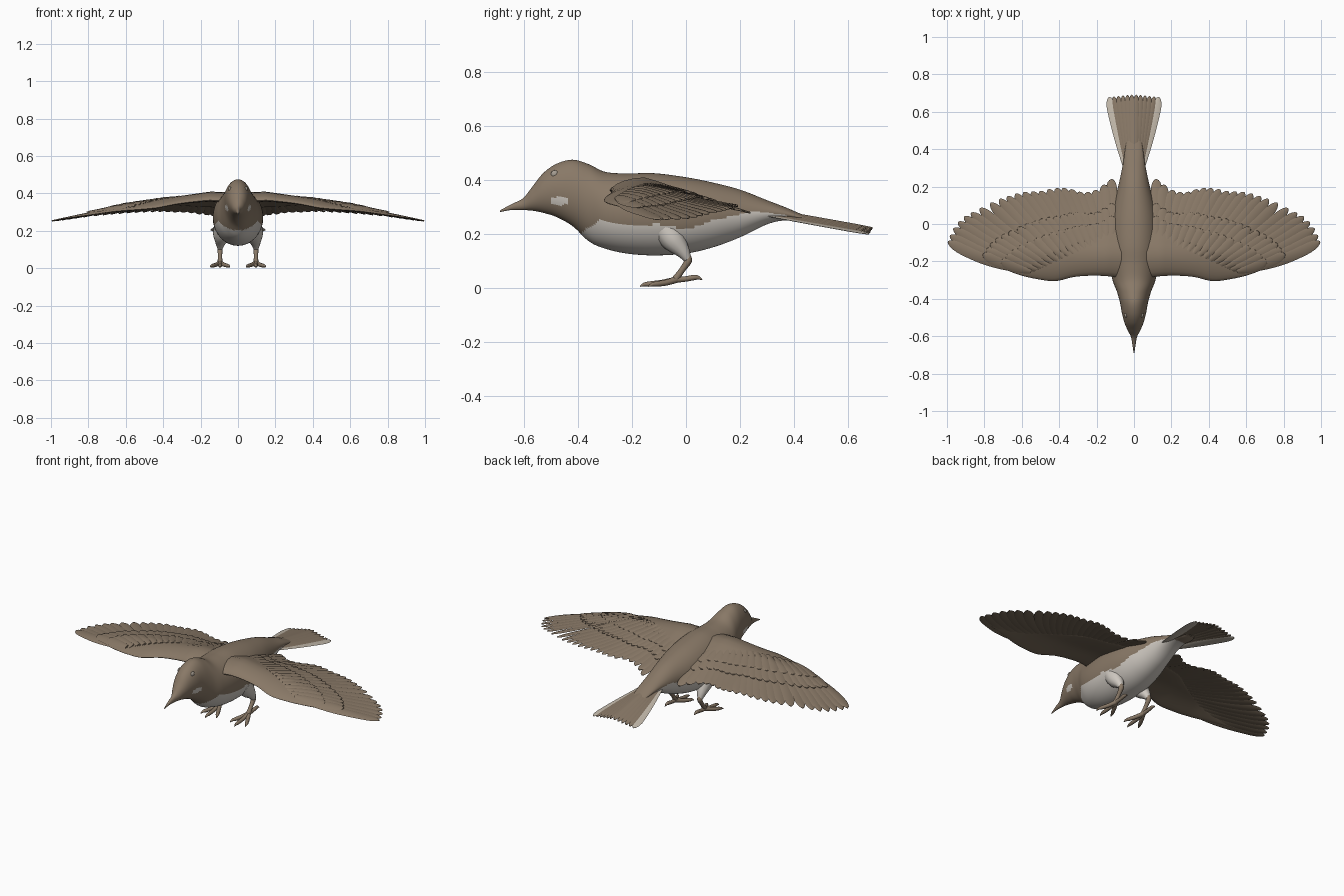
import bpy, bmesh, math
from mathutils import Vector

if "Cube" in bpy.data.objects:
    bpy.data.objects.remove(bpy.data.objects["Cube"], do_unlink=True)


def material(name, rgb):
    m = bpy.data.materials.new(name)
    m.use_nodes = True
    m.diffuse_color = (*rgb, 1)
    bsdf = m.node_tree.nodes["Principled BSDF"]
    bsdf.inputs["Base Color"].default_value = (*rgb, 1)
    bsdf.inputs["Roughness"].default_value = 0.8
    return m


BROWN = material("brown plumage", (0.25, 0.19, 0.135))
UNDER = material("dark under feathers", (0.17, 0.13, 0.09))
CREAM = material("pale belly", (0.62, 0.58, 0.53))
PALE = material("pale tail edge", (0.55, 0.49, 0.41))
EYE = material("pale eye", (0.38, 0.34, 0.29))


# ---- helpers ----
def lin(keys, v):
    """Piecewise linear lookup in (position, value) pairs."""
    for (a, p), (b, q) in zip(keys, keys[1:]):
        if v <= b:
            return p + (q - p) * max(0, (v - a) / (b - a))
    return keys[-1][1]


def spline(keys, u):
    """Catmull-Rom through tuples, u from 0 to 1."""
    n = len(keys) - 1
    i = min(int(u * n), n - 1)
    t = u * n - i
    pts = [keys[max(0, min(n, i + k))] for k in (-1, 0, 1, 2)]
    return [0.5 * (2 * b + (c - a) * t + (2 * a - 5 * b + 4 * c - d) * t * t
                   + (3 * b - a - 3 * c + d) * t ** 3) for a, b, c, d in zip(*pts)]


def loft(bm, rings):
    """Closed skin through rings of points; returns its faces."""
    vs = [[bm.verts.new(p) for p in r] for r in rings]
    faces = [bm.faces.new(vs[0]), bm.faces.new(vs[-1])]
    n = len(vs[0])
    for a, b in zip(vs, vs[1:]):
        faces += [bm.faces.new((a[i], a[(i + 1) % n], b[(i + 1) % n], b[i])) for i in range(n)]
    return faces


def finish(bm, name, mats, rule=None, mirror=False):
    bmesh.ops.recalc_face_normals(bm, faces=bm.faces)
    if rule:
        for f in bm.faces:
            f.material_index = rule(f)
    me = bpy.data.meshes.new(name)
    bm.to_mesh(me)
    bm.free()
    for m in mats:
        me.materials.append(m)
    ob = bpy.data.objects.new(name, me)
    bpy.context.scene.collection.objects.link(ob)
    bpy.ops.object.select_all(action='DESELECT')
    ob.select_set(True)
    bpy.context.view_layer.objects.active = ob
    bpy.ops.object.shade_smooth_by_angle(angle=math.radians(50))
    if mirror:
        ob.modifiers.new("mirror", 'MIRROR').use_mirror_merge = False
    return ob


def circle(n):
    return [(math.cos(2 * math.pi * i / n), math.sin(2 * math.pi * i / n)) for i in range(n)]


def feather(bm, a, b, width, height, lift=0.0, tilt=0.12, bend=0.0):
    """Flat rounded blade from a to b lying on the height function."""
    a, b = Vector(a), Vector(b)
    d = (b - a).normalized()
    side = Vector((d.y, -d.x))
    rings = []
    for i in range(15):
        t = 1 - (1 - i / 14) ** 1.6
        w = width * (0.45 + 0.55 * math.sin(min(t / 0.7, 1) * math.pi / 2))
        w *= math.sqrt(max(0.01, 1 - max(0, (t - 0.82) / 0.18) ** 2))
        c = a.lerp(b, t) + side * bend * math.sin(math.pi * t)
        ring = []
        for cx, cz in circle(8):
            p = c + side * cx * w
            ring.append((p.x, p.y, height(p.x, p.y) + lift + 0.0035 * cz - tilt * cx * w))
        rings.append(ring)
    return loft(bm, rings)


def tube(bm, pts):
    """Round limb through (x, y, z, radius) points."""
    rings = []
    n = 4 * (len(pts) - 1)
    samples = [spline(pts, i / n) for i in range(n + 1)]
    for i, s in enumerate(samples):
        p = Vector(s[:3])
        d = Vector(samples[min(i + 1, n)][:3]) - Vector(samples[max(i - 1, 0)][:3])
        u = Vector((1, 0, 0))
        u = (u - d * u.dot(d) / d.length_squared).normalized()
        v = d.normalized().cross(u)
        rings.append([p + (u * c + v * k) * s[3] for c, k in circle(12)])
    return loft(bm, rings)


# ---- body, head and beak: (y, bottom, top, half width) ----
BODY = [(-.69, .281, .287, .002), (-.65, .288, .309, .008), (-.605, .288, .332, .016),
        (-.57, .286, .375, .033), (-.53, .278, .425, .050), (-.48, .262, .460, .064),
        (-.42, .228, .475, .075), (-.36, .172, .458, .092), (-.30, .145, .430, .115),
        (-.22, .127, .424, .130), (-.12, .120, .425, .135), (0, .127, .410, .130),
        (.10, .150, .390, .112), (.20, .187, .364, .085), (.30, .235, .325, .063),
        (.37, .250, .298, .052), (.44, .245, .268, .040), (.48, .246, .252, .020)]
EDGE = [(-.42, .18), (-.36, .225), (-.31, .255), (-.25, .235), (-.1, .235), (0, .215),
        (.1, .25), (.25, .285), (.37, .27), (.44, .2)]


def body_colour(f):
    c = f.calc_center_median()
    cheek = ((c.y + .47) / .034) ** 2 + ((c.z - .322) / .016) ** 2 < 1
    return int(cheek or (c.y > -.42 and c.z < lin(EDGE, c.y)))


bm = bmesh.new()
rings = []
for i in range(141):
    y, lo, hi, w = spline(BODY, i / 140)
    rings.append([(w * c, y, (lo + hi) / 2 + (hi - lo) / 2 * s) for c, s in circle(88)])
loft(bm, rings)
finish(bm, "body", [BROWN, CREAM], body_colour)

# ---- eyes ----
bm = bmesh.new()
bmesh.ops.create_uvsphere(bm, u_segments=16, v_segments=10, radius=0.014)
bmesh.ops.scale(bm, vec=(.6, 1, 1), verts=bm.verts)
bmesh.ops.translate(bm, vec=(.043, -.487, .422), verts=bm.verts)
finish(bm, "eyes", [EYE], mirror=True)

# ---- wings ----
SPAN_Z = [(0, .385), (.15, .39), (.4, .365), (.6, .335), (.8, .295), (1.05, .247)]
DROOP = [(0, .28), (.2, .28), (.4, .17), (.8, .06), (1, .04)]


def wing_z(x, y):
    z = lin(SPAN_Z, x) - lin(DROOP, x) * max(0, y + .15)
    return z - .03 * (max(0, -.15 - y) / .15) ** 2


def under_rule(f):
    return int(f.normal.z < 0)


# arm: (x, leading y, rear y, half thickness)
ARM = [(.04, -.29, .08, .026), (.13, -.280, .06, .028), (.22, -.276, .03, .024), (.32, -.283, .0, .020),
       (.42, -.305, -.07, .016), (.52, -.294, -.13, .012), (.62, -.270, -.17, .009),
       (.74, -.222, -.18, .006), (.85, -.175, -.163, .003)]
bm = bmesh.new()
rings = []
for i in range(41):
    x, front, rear, thick = spline(ARM, i / 40)
    ring = []
    for c, s in circle(24):
        y = (front + rear) / 2 + c * (rear - front) / 2
        ring.append((x, y, wing_z(x, y) - .004 + s * thick * (.8 - .3 * c)))
    rings.append(ring)
loft(bm, rings)
finish(bm, "wing_arms", [BROWN, UNDER], under_rule, mirror=True)

TIPS = [(.12, .24), (.20, .185), (.28, .17), (.36, .19), (.43, .19), (.51, .175), (.59, .17),
        (.67, .15), (.75, .12), (.85, .07), (.92, .03), (.97, -.03), (.995, -.095)]


def feather_row(name, count, reach, width, lift):
    bm = bmesh.new()
    for i in range(count):
        u = i / (count - 1)
        root = Vector((.12 + .43 * u, -.07 - .185 * u))
        tip = root.lerp(Vector(spline(TIPS, u)), reach)
        feather(bm, root, tip, width, wing_z, lift, bend=.022 * u * reach)
    finish(bm, name, [BROWN, UNDER], under_rule, mirror=True)


feather_row("flight_feathers", 23, 1.0, .029, -.002)
feather_row("greater_coverts", 20, .58, .026, .007)
feather_row("lesser_coverts", 16, .36, .024, .011)


# ---- tail fan, with a pale outer feather on each side ----
def tail_z(x, y):
    return .284 - .18 * (y - .28)


bm = bmesh.new()
outer = bmesh.new()
for i in range(6):
    u = (i + .5) / 5.5
    last = i == 5
    feather(outer if last else bm, (.035 * u, .27), (.132 * u, .693 - .014 * u),
            .028 if last else .019, tail_z, .014 - .026 * u, tilt=.15)
finish(bm, "tail_feathers", [BROWN, UNDER], under_rule, mirror=True)
finish(outer, "outer_tail_feathers", [PALE], mirror=True)

# ---- legs and feet ----
bm = bmesh.new()
tube(bm, [(.080, -.075, .215, .050), (.088, -.045, .175, .045), (.094, -.012, .135, .027),
          (.096, .006, .105, .014)])
finish(bm, "thighs", [CREAM], mirror=True)

bm = bmesh.new()
tube(bm, [(.096, .004, .118, .012), (.096, .008, .100, .014), (.096, -.015, .065, .011),
          (.096, -.040, .030, .014)])
for dx, reach in ((-.042, .085), (0, .115), (.042, .085)):
    tube(bm, [(.096, -.035, .030, .012), (.096 + dx * .5, -.04 - reach * .4, .019, .011),
              (.096 + dx * .9, -.04 - reach * .8, .014, .010),
              (.096 + dx * 1.1, -.04 - reach, .012, .007),
              (.096 + dx * 1.2, -.055 - reach, .005, .002)])
tube(bm, [(.096, -.040, .030, .012), (.096, -.005, .032, .010), (.096, .030, .038, .010),
          (.096, .046, .037, .007), (.096, .060, .030, .002)])
finish(bm, "feet", [BROWN], mirror=True)
